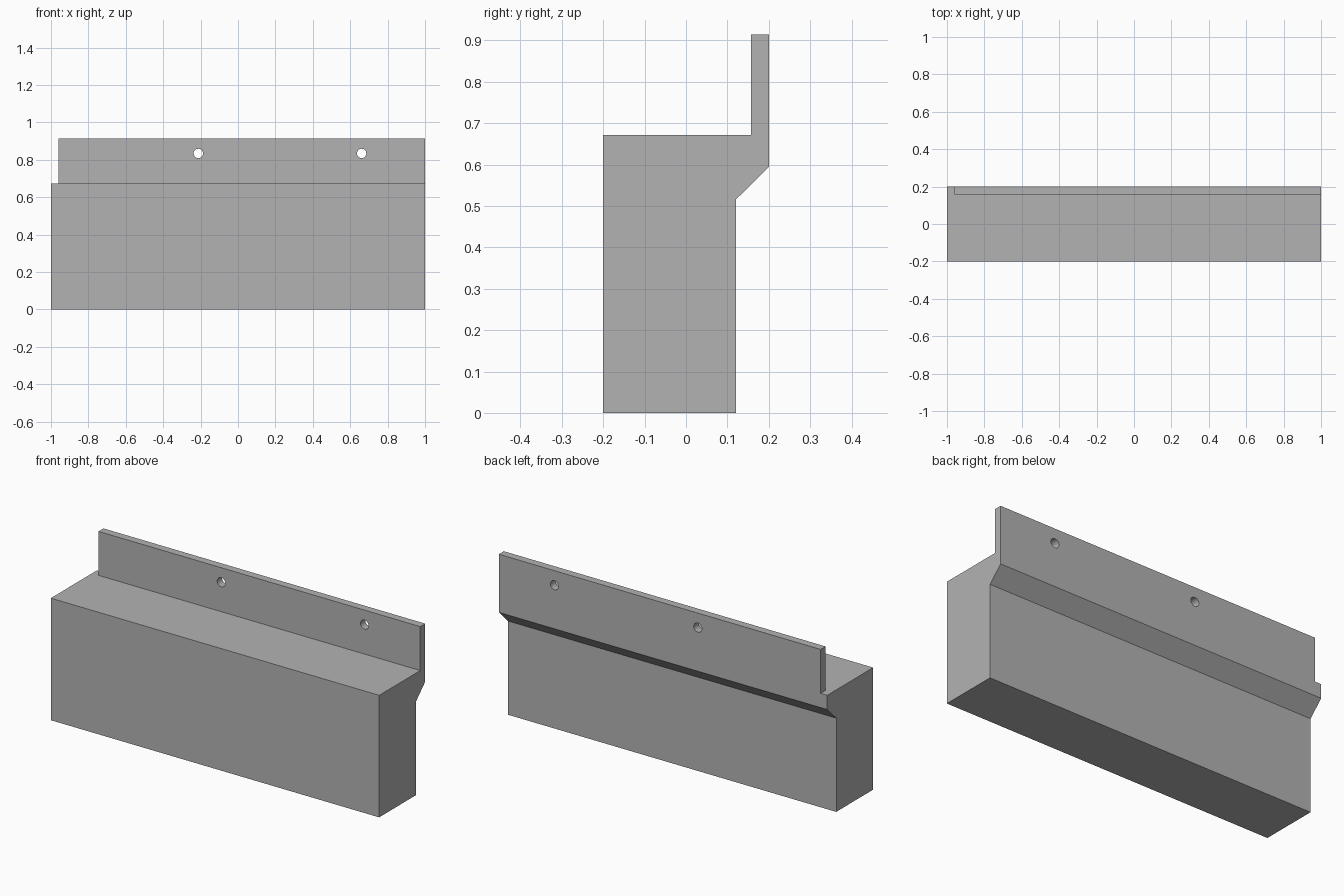
import bpy, bmesh
from math import radians
from mathutils import Matrix, Vector

cube = bpy.data.objects.get("Cube")
if cube:
    bpy.data.objects.remove(cube, do_unlink=True)

FLANGE_Y, LEDGE_Z, TOP_Z, FLANGE_X = 0.157, 0.672, 0.914, -0.96

grey = bpy.data.materials.new("plain grey")
grey.use_nodes = True
colour = (0.45, 0.45, 0.45, 1)
grey.diffuse_color = colour
grey.node_tree.nodes["Principled BSDF"].inputs["Base Color"].default_value = colour


def add_object(name, bm):
    bmesh.ops.recalc_face_normals(bm, faces=bm.faces[:])
    mesh = bpy.data.meshes.new(name)
    bm.to_mesh(mesh)
    bm.free()
    mesh.materials.append(grey)
    obj = bpy.data.objects.new(name, mesh)
    bpy.context.collection.objects.link(obj)
    return obj


# Block with a chamfered lip along the back, extruded along x
profile = [(-0.2, 0), (0.121, 0), (0.121, 0.516), (0.2, 0.594),
           (0.2, LEDGE_Z), (-0.2, LEDGE_Z)]
bm = bmesh.new()
end = bm.faces.new([bm.verts.new((-1, y, z)) for y, z in profile])
side = bmesh.ops.extrude_face_region(bm, geom=[end])["geom"]
bmesh.ops.translate(bm, vec=(2, 0, 0),
                    verts=[v for v in side if isinstance(v, bmesh.types.BMVert)])

# Mark out the flange footprint on the ledge and raise it
for point, normal in (((FLANGE_X, 0, 0), (1, 0, 0)), ((0, FLANGE_Y, 0), (0, 1, 0))):
    bmesh.ops.bisect_plane(bm, geom=bm.verts[:] + bm.edges[:] + bm.faces[:],
                           plane_co=point, plane_no=normal, dist=1e-5)
bmesh.ops.recalc_face_normals(bm, faces=bm.faces[:])
foot = [f for f in bm.faces if f.normal.z > 0.9
        and f.calc_center_median().x > FLANGE_X
        and f.calc_center_median().y > FLANGE_Y]
raised = bmesh.ops.extrude_face_region(bm, geom=foot)["geom"]
bmesh.ops.translate(bm, vec=(0, 0, TOP_Z - LEDGE_Z),
                    verts=[v for v in raised if isinstance(v, bmesh.types.BMVert)])
bmesh.ops.delete(bm, geom=[f for f in foot if f.is_valid], context="FACES_ONLY")
bmesh.ops.dissolve_limit(bm, angle_limit=radians(1),
                         verts=bm.verts[:], edges=bm.edges[:])
body = add_object("block_with_mounting_flange", bm)

# Two round mounting holes through the flange
bm = bmesh.new()
for x in (-0.212, 0.661):
    place = Matrix.Translation(Vector((x, 0.18, 0.834))) @ Matrix.Rotation(radians(90), 4, "X")
    bmesh.ops.create_cone(bm, cap_ends=True, segments=32, radius1=0.025,
                          radius2=0.025, depth=0.2, matrix=place)
cutter = add_object("hole_cutter", bm)
cutter.hide_render = True

cut = body.modifiers.new("mounting holes", "BOOLEAN")
cut.operation = "DIFFERENCE"
cut.solver = "EXACT"
cut.object = cutter
bpy.ops.object.select_all(action="DESELECT")
body.select_set(True)
bpy.context.view_layer.objects.active = body
bpy.ops.object.modifier_apply(modifier=cut.name)
bpy.data.objects.remove(cutter, do_unlink=True)
bpy.ops.object.shade_smooth_by_angle(angle=radians(30))
